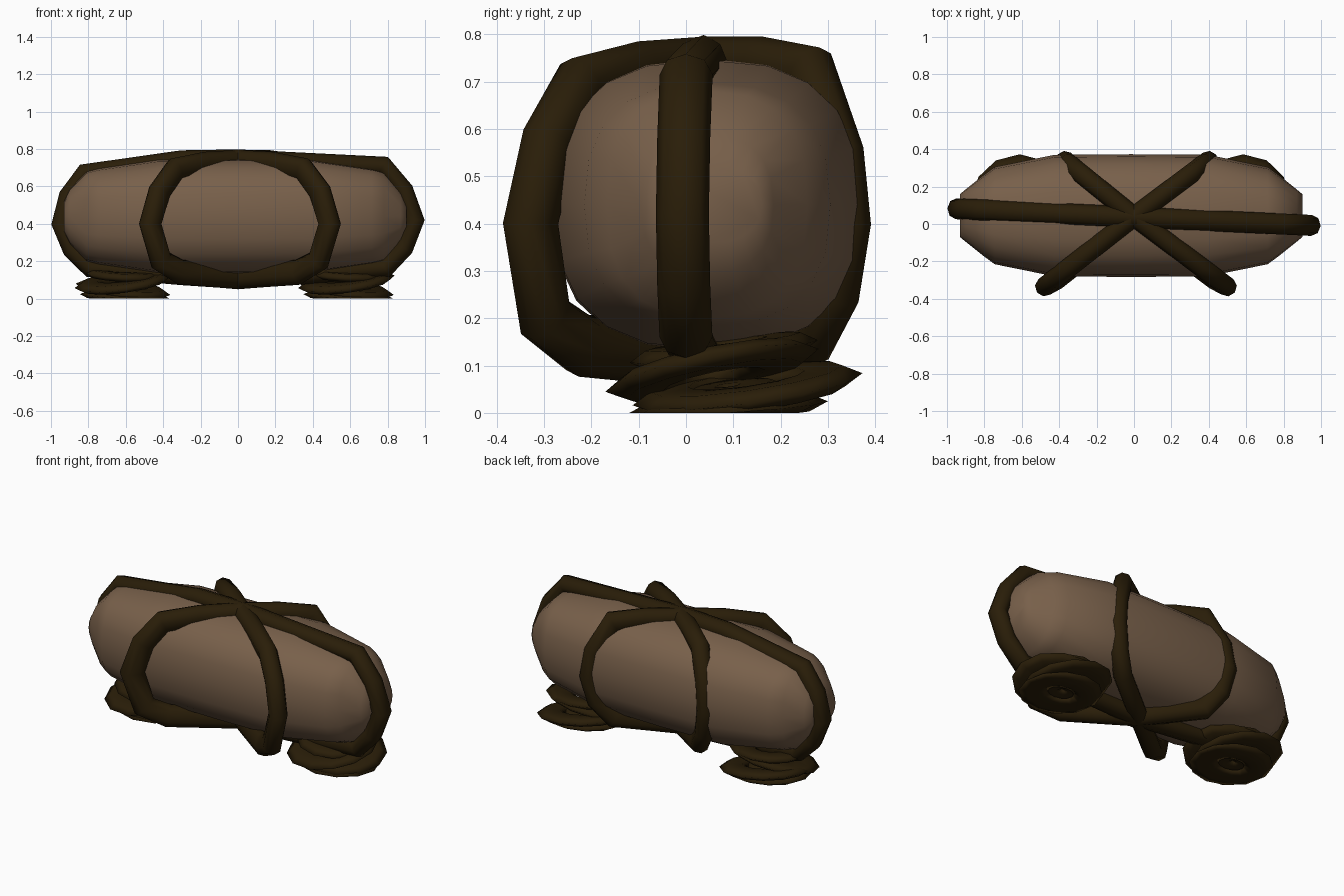
import bpy, bmesh, math
from mathutils import Vector, Euler

cube = bpy.data.objects.get("Cube")
if cube:
    bpy.data.objects.remove(cube, do_unlink=True)


def material(name, rgb):
    m = bpy.data.materials.new(name)
    m.use_nodes = True
    m.diffuse_color = (*rgb, 1)
    m.node_tree.nodes["Principled BSDF"].inputs["Base Color"].default_value = (*rgb, 1)
    m.node_tree.nodes["Principled BSDF"].inputs["Roughness"].default_value = 0.9
    return m


BROWN = material("dusty brown", (0.188, 0.117, 0.069))
DARK = material("dark rope brown", (0.0225, 0.0125, 0.0025))


def finish(name, bm, mat):
    bmesh.ops.recalc_face_normals(bm, faces=bm.faces[:])
    for f in bm.faces:
        f.smooth = True
    me = bpy.data.meshes.new(name)
    bm.to_mesh(me)
    bm.free()
    me.materials.append(mat)
    ob = bpy.data.objects.new(name, me)
    bpy.context.collection.objects.link(ob)


def circle(n):
    return [(math.cos(math.tau * i / n), math.sin(math.tau * i / n)) for i in range(n)]


def skin(bm, rings, closed):
    """Join equal rings of points into a tube."""
    rows = [[bm.verts.new(p) for p in r] for r in rings]
    n = len(rows[0])
    pairs = list(zip(rows, rows[1:]))
    if closed:
        pairs.append((rows[-1], rows[0]))
    else:
        bm.faces.new(rows[0])
        bm.faces.new(rows[-1])
    for a, b in pairs:
        for i in range(n):
            j = (i + 1) % n
            bm.faces.new((a[i], a[j], b[j], b[i]))


# Bundle body: tapered, slightly squared roll lying along x
def squared(v):
    return math.copysign(abs(v) ** 0.8, v)


# Half profile: distance from the middle, half depth, half height
half = [(0.915, 0.115, 0.08), (0.885, 0.14, 0.145), (0.795, 0.212, 0.24),
        (0.73, 0.26, 0.257), (0.41, 0.325, 0.305)]
profile = [(-x, ry, rz) for x, ry, rz in half] + [(0, 0.328, 0.31)] + half[::-1]
rings = [[(x - 0.015, 0.045 + ry * squared(c), 0.44 + rz * squared(s)) for c, s in circle(20)]
         for x, ry, rz in profile]
bm = bmesh.new()
skin(bm, rings, False)
finish("bundle_body", bm, BROWN)


# Ropes: closed loops swept along a near-planar path, deeper towards the body
def rope(name, pts, width, outer, inner):
    pts = [Vector(p) for p in pts]
    n = len(pts)
    mid = sum(pts, Vector()) / n
    normal = sum(((pts[i] - mid).cross(pts[(i + 1) % n] - mid) for i in range(n)), Vector()).normalized()
    rings = []
    for i, p in enumerate(pts):
        tangent = (pts[(i + 1) % n] - p).normalized() + (p - pts[i - 1]).normalized()
        out = tangent.normalized().cross(normal)
        rings.append([p + (outer if c > 0 else inner) * c * out + width * s * normal
                      for c, s in circle(8)])
    bm = bmesh.new()
    skin(bm, rings, True)
    finish(name, bm, DARK)


long_path = [(-0.95, 0.4), (-0.91, 0.55), (-0.82, 0.675), (-0.3, 0.745), (0, 0.75),
             (0.78, 0.715), (0.89, 0.58), (0.95, 0.42), (0.89, 0.27), (0.79, 0.16),
             (0.3, 0.12), (0, 0.1), (-0.3, 0.12), (-0.79, 0.16), (-0.89, 0.26)]
rope("long_rope", [(x, 0.037 - 0.047 * x, z) for x, z in long_path], 0.056, 0.048, 0.055)

# Diagonal ropes: sideways share, front or back share, and height
front_half = [(0, 0, 0.745), (0.38, 0.38, 0.735), (0.73, 0.73, 0.705), (0.92, 0.92, 0.58),
              (1.03, 1.03, 0.4), (0.9, 0.94, 0.19), (0.67, 0.71, 0.125)]
back_half = [(0, 0, 0.1), (0.74, 0.74, 0.145), (0.92, 0.92, 0.25), (1, 1, 0.4),
             (0.95, 0.95, 0.55), (0.75, 0.75, 0.73), (0.4, 0.4, 0.745)]
for name, fx, bx in (("diagonal_rope_a", -0.465, 0.4), ("diagonal_rope_b", 0.485, -0.37)):
    pts = [(fx * t, 0.04 - 0.365 * u, z) for t, u, z in front_half]
    pts += [(bx * t, 0.04 + 0.3 * u, z) for t, u, z in back_half]
    rope(name, pts, 0.052, 0.05, 0.085)


# Rope coils under each end: flattened, sharp-edged rings tilted across each other
def coil_ring(name, centre, rx, ry, tilt, thick, height):
    rot = Euler(tilt).to_matrix()
    rings = []
    for ca, sa in circle(12):
        ring = []
        for c, s in circle(6):
            p = Vector(((rx - thick + thick * c) * ca, (ry - thick + thick * c) * sa, height * s))
            p = rot @ p + Vector(centre)
            p.z = max(p.z, 0)
            ring.append(p)
        rings.append(ring)
    bm = bmesh.new()
    skin(bm, rings, True)
    finish(name, bm, DARK)


for side, cx in (("right", -0.615), ("left", 0.58)):
    coil_ring(side + "_coil_bottom", (cx + 0.01, 0.09, 0.012), 0.24, 0.21, (0.06, 0.05, 0), 0.08, 0.022)
    coil_ring(side + "_coil_low", (cx, 0.13, 0.05), 0.255, 0.245, (0.14, 0.12, 0), 0.08, 0.026)
    coil_ring(side + "_coil_middle", (cx, 0.055, 0.09), 0.26, 0.23, (0.2, -0.13, 0), 0.08, 0.026)
    coil_ring(side + "_coil_top", (cx, 0.08, 0.13), 0.21, 0.2, (0.12, 0.05, 0), 0.07, 0.024)
    coil_ring(side + "_coil_heart", (cx, 0.09, 0.04), 0.14, 0.13, (0.12, 0.1, 0), 0.068, 0.022)
